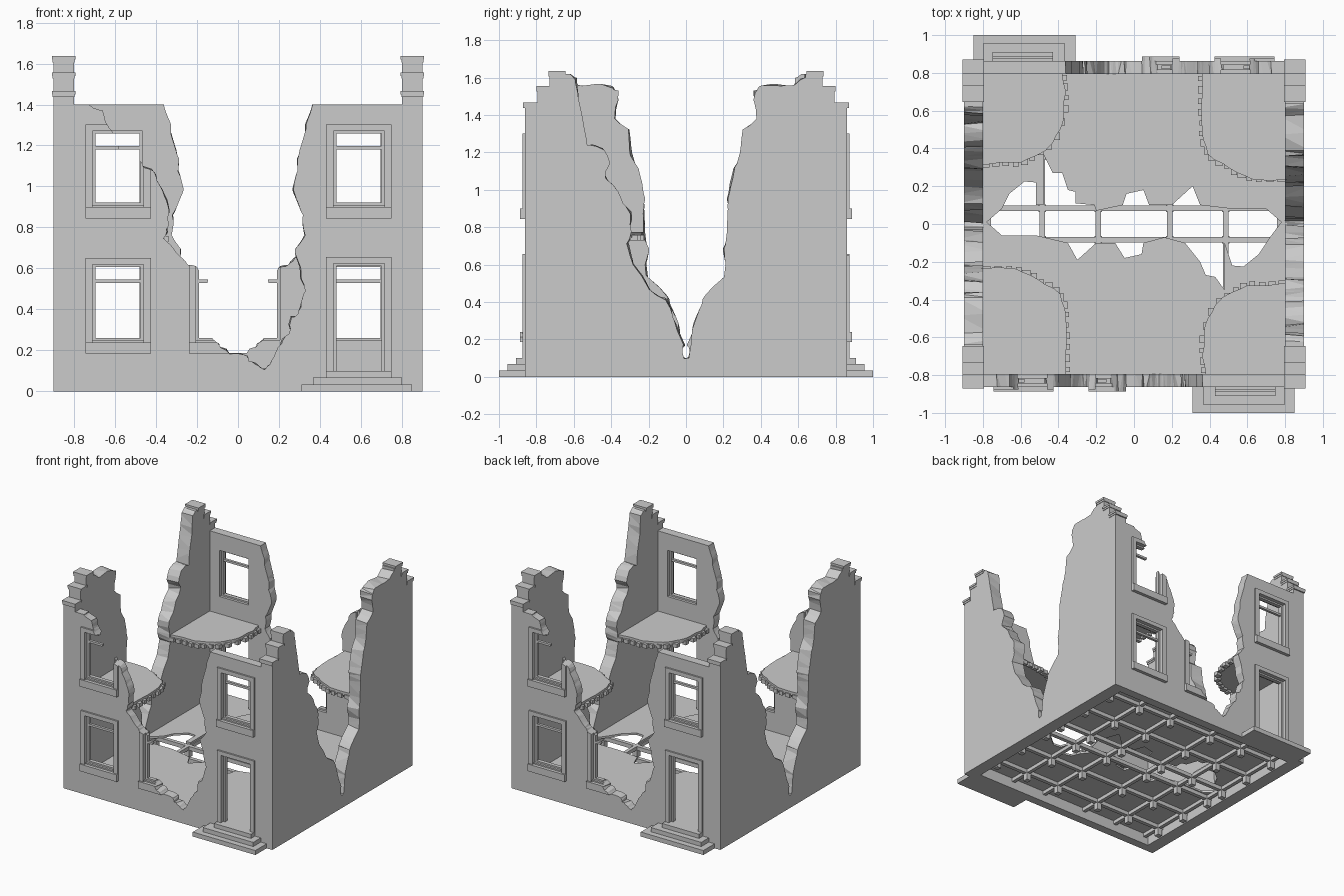
import bpy, bmesh, math, random
from mathutils import Vector, Matrix

random.seed(4)
if "Cube" in bpy.data.objects:
    bpy.data.objects.remove(bpy.data.objects["Cube"])

stone = bpy.data.materials.new("grey_stone")
stone.use_nodes = True
GREY = (0.6, 0.6, 0.6, 1)
stone.diffuse_color = GREY
stone.node_tree.nodes["Principled BSDF"].inputs["Base Color"].default_value = GREY


def finish(name, bm):
    bmesh.ops.recalc_face_normals(bm, faces=bm.faces)
    mesh = bpy.data.meshes.new(name)
    bm.to_mesh(mesh)
    bm.free()
    mesh.materials.append(stone)
    obj = bpy.data.objects.new(name, mesh)
    bpy.context.collection.objects.link(obj)
    return obj


def boxes(name, ranges):
    """Boxes given as (x0, x1, y0, y1, z0, z1)."""
    bm = bmesh.new()
    for x0, x1, y0, y1, z0, z1 in ranges:
        size = Matrix.Diagonal((x1 - x0, y1 - y0, z1 - z0, 1))
        mid = Matrix.Translation(((x0 + x1) / 2, (y0 + y1) / 2, (z0 + z1) / 2))
        bmesh.ops.create_cube(bm, size=1, matrix=mid @ size)
    return finish(name, bm)


def prism(name, outline, axis, a, b, rough=0):
    """Outline extruded along an axis, with the far end roughened."""
    place = {"x": lambda u, v, w: (w, u, v), "y": lambda u, v, w: (u, w, v),
             "z": lambda u, v, w: (u, v, w)}[axis]
    bm = bmesh.new()
    near = [bm.verts.new(place(u, v, a)) for u, v in outline]
    far = [bm.verts.new(place(u + random.uniform(-rough, rough),
                              v + random.uniform(-rough, rough), b)) for u, v in outline]
    bm.faces.new(near)
    bm.faces.new(far)
    sides = [bm.faces.new((near[i - 1], near[i], far[i], far[i - 1])) for i in range(len(near))]
    if rough:
        bmesh.ops.triangulate(bm, faces=sides)
    return finish(name, bm)


def jagged(points, amount):
    """Add a displaced middle point to every segment."""
    out = []
    for p, q in zip(points, points[1:]):
        p, q = Vector(p), Vector(q)
        d = q - p
        side = Vector((-d.y, d.x)).normalized()
        out += [tuple(p), tuple((p + q) / 2 + side * random.uniform(-amount, amount))]
    return out + [points[-1]]


def cut(obj, *cutters):
    for c in cutters:
        mod = obj.modifiers.new("cut", "BOOLEAN")
        mod.operation, mod.solver, mod.object = "DIFFERENCE", "EXACT", c
        mod.use_self = True
    bpy.context.view_layer.update()
    mesh = bpy.data.meshes.new_from_object(obj.evaluated_get(bpy.context.evaluated_depsgraph_get()))
    obj.modifiers.clear()
    obj.data = mesh
    mesh.materials.clear()
    mesh.materials.append(stone)
    mesh.polygons.foreach_set("material_index", [0] * len(mesh.polygons))


def discard(*objs):
    for o in objs:
        bpy.data.objects.remove(o)


def opposite(obj, name):
    """Second copy turned half a circle round the centre."""
    twin = obj.copy()
    twin.name = name
    twin.rotation_euler.z = math.pi
    bpy.context.collection.objects.link(twin)


# Street wall: break outline in x, z
street_break = jagged([
    (-.72, 1.5), (-.72, 1.4), (-.66, 1.37), (-.64, 1.31), (-.61, 1.27), (-.58, 1.21), (-.58, 1.14),
    (-.48, 1.14), (-.46, 1.09), (-.41, 1.07), (-.37, .98), (-.34, .89), (-.335, .81), (-.36, .75),
    (-.33, .72), (-.28, .66), (-.245, .62), (-.2, .61), (-.19, .57), (-.145, .55), (-.15, .5),
    (-.13, .4), (-.12, .26), (-.08, .21), (-.04, .18), (.04, .175), (.08, .13), (.13, .105),
    (.155, .13), (.19, .21), (.245, .28), (.265, .36), (.31, .41), (.325, .49), (.31, .6),
    (.275, .69), (.33, .76), (.315, .86), (.275, .98), (.29, 1.08), (.3, 1.18), (.335, 1.3),
    (.365, 1.4), (.365, 1.5)], .006)
street_cutter = prism("street_cutter", street_break, "y", -.91, -.77, .012)

# Openings: x centre, sill height, head height, is it a door
openings = [(-.585, .91, 1.27, False), (-.585, .25, .62, False), (-.08, .25, .62, False),
            (.59, .91, 1.27, False), (.59, .1, .625, True)]
HALF = .125
holes, trim, sash = [], [], []
for x, z0, z1, door in openings:
    l, r = x - HALF, x + HALF
    holes.append((l, r, -1, -.7, z0, z1))
    base = .07 if door else z0 - .01
    for inner, outer in ((l, l - .035), (r, r + .035)):
        a, b = sorted((inner, outer))
        trim.append((a, b, -.875, -.85, base, z1))
    trim.append((l - .035, r + .035, -.875, -.85, z1, z1 + .032))
    sash += [(l, l + .015, -.845, -.815, z0, z1), (r - .015, r, -.845, -.815, z0, z1),
             (l + .015, r - .015, -.845, -.815, z1 - .012, z1)]
    if not door:
        trim.append((l - .035, r + .035, -.887, -.85, z0 - .065, z0 - .01))
        sash += [(l + .015, r - .015, -.84, -.82, z1 - .09, z1 - .073),
                 (l + .015, r - .015, -.845, -.815, z0, z0 + .012)]

hole_cutter = boxes("hole_cutter", holes)
street_wall = boxes("front_wall", [(-.85, .85, -.862, -.795, 0, 1.4)])
cut(street_wall, hole_cutter, street_cutter)
window_trim = boxes("front_window_trim", trim)
cut(window_trim, street_cutter)
window_sash = boxes("front_window_sashes", sash)
cut(window_sash, street_cutter)
discard(hole_cutter, street_cutter)
opposite(street_wall, "back_wall")
opposite(window_trim, "back_window_trim")
opposite(window_sash, "back_window_sashes")

# Side wall with stepped gable ends: break outline in y, z
side_break = jagged([
    (-.64, 1.75), (-.645, 1.63), (-.595, 1.59), (-.56, 1.43), (-.525, 1.24), (-.435, 1.21),
    (-.405, 1.14), (-.43, 1.06), (-.355, .98), (-.3, .87), (-.29, .78), (-.32, .71), (-.285, .6),
    (-.2, .47), (-.11, .41), (-.07, .32), (-.015, .17), (-.01, .1), (.015, .1), (.03, .24),
    (.08, .38), (.105, .44), (.2, .53), (.205, .69), (.22, .86), (.225, .95), (.25, 1.05),
    (.285, 1.2), (.3, 1.32), (.375, 1.38), (.36, 1.48), (.39, 1.555), (.58, 1.56), (.64, 1.6),
    (.645, 1.75)], .008)
side_cutter = prism("side_cutter", side_break, "x", .93, .77, .018)
half = [(.862, 0), (.862, 1.45), (.795, 1.45), (.795, 1.54), (.73, 1.54), (.73, 1.62)]
side_wall = prism("left_wall", [(-y, z) for y, z in half] + half[::-1], "x", .8, .9)
cut(side_wall, side_cutter)
caps = []
for s in (-1, 1):
    for y0, y1, z in ((.79, .872, 1.45), (.72, .8, 1.54), (.645, .735, 1.62)):
        a, b = sorted((s * y0, s * y1))
        caps += [(.793, .908, a, b, z, z + .016), (.797, .904, a, b, z - .014, z)]
coping = boxes("left_gable_coping", caps)
discard(side_cutter)
opposite(side_wall, "right_wall")
opposite(coping, "right_gable_coping")

# Door steps
steps = boxes("front_steps", [(.31, .85, -1, -.86, 0, .035), (.365, .8, -.955, -.86, .035, .068),
                              (.43, .75, -.91, -.8, .068, .1)])
opposite(steps, "back_steps")

# Upper floor remnants with broken joist ends along the torn edge
floors = {
    "upper_floor_a": ([(-.81, .31), (-.6, .325), (-.52, .36), (-.43, .43), (-.39, .5), (-.37, .58),
                       (-.36, .7), (-.38, .8)], .8),
    "upper_floor_b": ([(-.81, -.235), (-.63, -.235), (-.55, -.27), (-.47, -.32), (-.39, -.37),
                       (-.365, -.45), (-.355, -.62), (-.36, -.8)], -.8),
}
for name, (edge, y_end) in floors.items():
    slab = prism(name, jagged(edge, .01) + [(-.81, y_end)], "z", .745, .775)
    opposite(slab, name + "_opposite")
    stubs = []
    for p, q in zip(edge, edge[1:]):
        p, q = Vector(p), Vector(q)
        count = max(1, round((q - p).length / .055))
        for i in range(count):
            c = p.lerp(q, (i + .5) / count)
            w, d = random.uniform(.012, .022), random.uniform(.012, .022)
            stubs.append((c.x - w, c.x + w, c.y - d, c.y + d, .728, .758))
    joists = boxes(name + "_joist_ends", stubs)
    opposite(joists, name + "_joist_ends_opposite")

# Ground floor boards with a torn hole
boards = boxes("ground_floor", [(-.81, .81, -.8, .8, .085, .1)])
torn = prism("torn_hole", [
    (-.78, .01), (-.7, .08), (-.66, .16), (-.58, .225), (-.52, .22), (-.52, .1), (-.48, .1),
    (-.48, .37), (-.43, .27), (-.38, .27), (-.35, .18), (-.31, .17), (-.31, .11), (-.21, .1),
    (-.2, .07), (-.06, .1), (-.04, .16), (.05, .18), (.08, .1), (.2, .1), (.31, .2), (.35, .1),
    (.52, .08), (.7, .08), (.78, .01), (.72, -.07), (.66, -.16), (.58, -.225), (.52, -.22),
    (.48, -.1), (.48, -.35), (.43, -.28), (.38, -.27), (.35, -.2), (.27, -.1), (.16, -.07),
    (.05, -.1), (.04, -.16), (-.05, -.18), (-.1, -.1), (-.2, -.1), (-.3, -.19), (-.35, -.1),
    (-.52, -.06), (-.7, -.06)], "z", 0, .2)
cut(boards, torn)
discard(torn)

# Floor beams and the piers under their crossings
rows = [-.64, -.36, -.083, .083, .36, .64]
columns = [-.77, -.485, -.19, .19, .485, .77]
boxes("cross_beams", [(-.8, .8, y - .015, y + .015, .055, .085) for y in rows])
boxes("long_beams", [(x - .014, x + .014, a + .015, b - .015, .057, .085)
                     for x in columns for a, b in zip([-.81] + rows, rows + [.81])])
boxes("floor_piers", [(x - .02, x + .02, y - .02, y + .02, 0, .055) for x in columns for y in rows])
